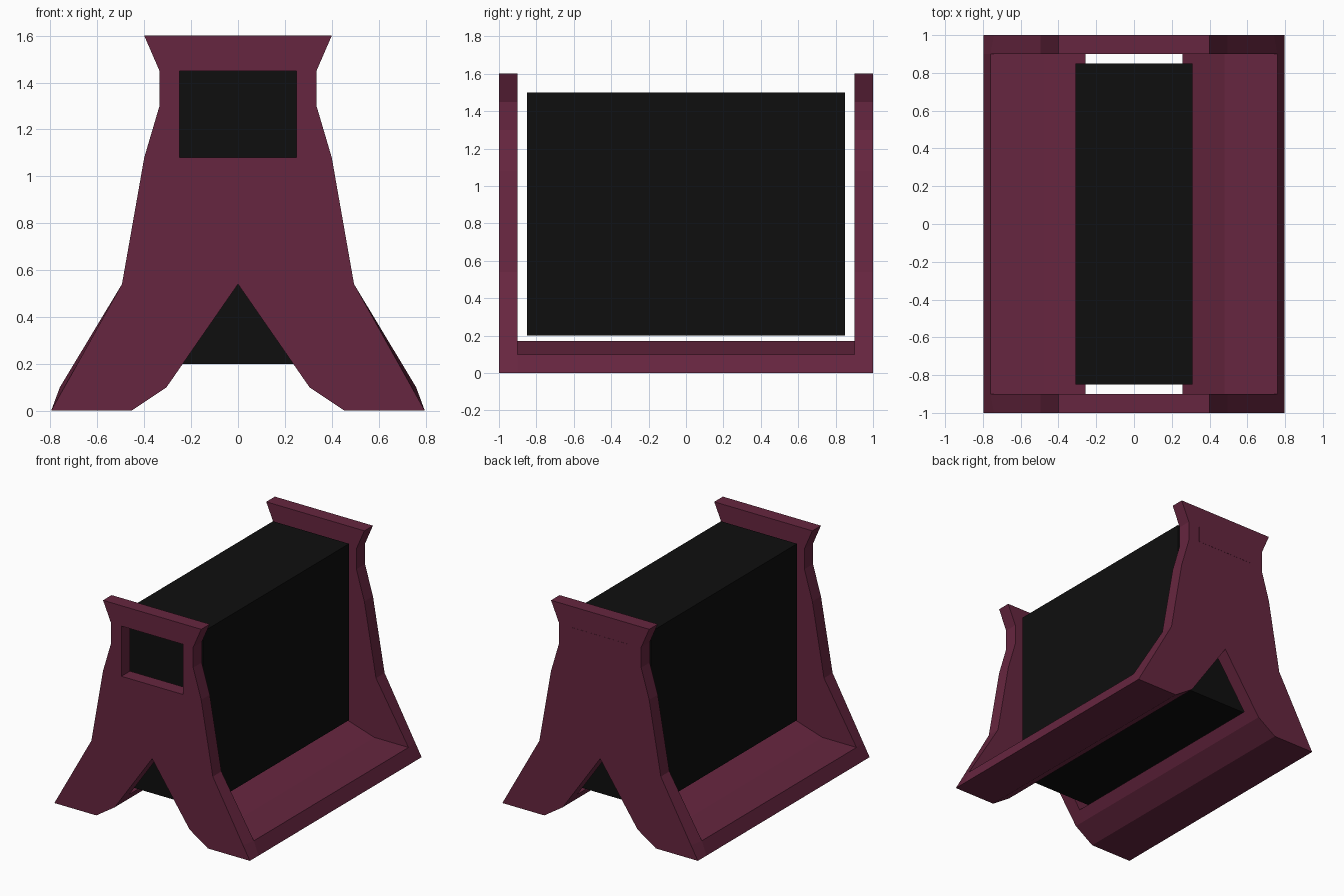
import bpy, bmesh
from mathutils import Vector

if "Cube" in bpy.data.objects:
    bpy.data.objects.remove(bpy.data.objects["Cube"])


def material(name, rgb):
    m = bpy.data.materials.new(name)
    m.diffuse_color = (*rgb, 1)
    m.use_nodes = True
    m.node_tree.nodes["Principled BSDF"].inputs["Base Color"].default_value = m.diffuse_color
    return m


MAROON = material("maroon", (0.133, 0.019, 0.050))
BLACK = material("black", (0.0045, 0.0045, 0.0045))


def loft(name, prof_a, y_a, prof_b, y_b, mat):
    """Solid between two matching x-z profiles at two depths."""
    bm = bmesh.new()
    a = [bm.verts.new((x, y_a, z)) for x, z in prof_a]
    b = [bm.verts.new((x, y_b, z)) for x, z in prof_b]
    bm.faces.new(a)
    bm.faces.new(b[::-1])
    n = len(a)
    for i in range(n):
        j = (i + 1) % n
        bm.faces.new((a[i], b[i], b[j], a[j]))
    bmesh.ops.recalc_face_normals(bm, faces=bm.faces)
    me = bpy.data.meshes.new(name)
    bm.to_mesh(me)
    bm.free()
    me.materials.append(mat)
    ob = bpy.data.objects.new(name, me)
    bpy.context.collection.objects.link(ob)
    return ob


def box(name, x, y0, y1, z0, z1, mat):
    p = [(-x, z0), (x, z0), (x, z1), (-x, z1)]
    return loft(name, p, y0, p, y1, mat)


def end_profile(flare_x):
    """Closed end plate outline; flare_x is the foot edge at z = 0.1."""
    half = [(0.40, 1.60), (0.335, 1.45), (0.335, 1.30), (0.40, 1.08),
            (0.495, 0.54), (flare_x, 0.10), (0.797, 0.0), (0.455, 0.0),
            (0.305, 0.10)]
    return half + [(0.0, 0.54)] + [(-x, z) for x, z in reversed(half)]


# end plates: the foot edge flares outward towards the rails
outer, inner = end_profile(0.741), end_profile(0.76)
front_plate = loft("front_plate", outer, -1.0, inner, -0.9, MAROON)
back_plate = loft("back_plate", outer, 1.0, inner, 0.9, MAROON)

# window through the front plate
cutter = box("window_cutter", 0.25, -1.2, -0.8, 1.08, 1.45, MAROON)
cutter.hide_render = True
cutter.hide_viewport = False
cutter.display_type = 'WIRE'
mod = front_plate.modifiers.new("window", 'BOOLEAN')
mod.operation = 'DIFFERENCE'
mod.solver = 'EXACT'
mod.object = cutter

# flush panel on the back plate
box("back_panel", 0.24, 0.995, 1.001, 1.325, 1.445, MAROON)

# bottom rails joining the feet
rail = [(0.797, 0.0), (0.76, 0.10), (0.48, 0.10), (0.257, 0.17),
        (0.305, 0.10), (0.455, 0.0)]
for side, s in (("right", 1), ("left", -1)):
    p = [(s * x, z) for x, z in rail]
    loft(side + "_rail", p, -0.9, p, 0.9, MAROON)

# dark core block hanging between the plates
box("core_block", 0.31, -0.85, 0.85, 0.20, 1.50, BLACK)
